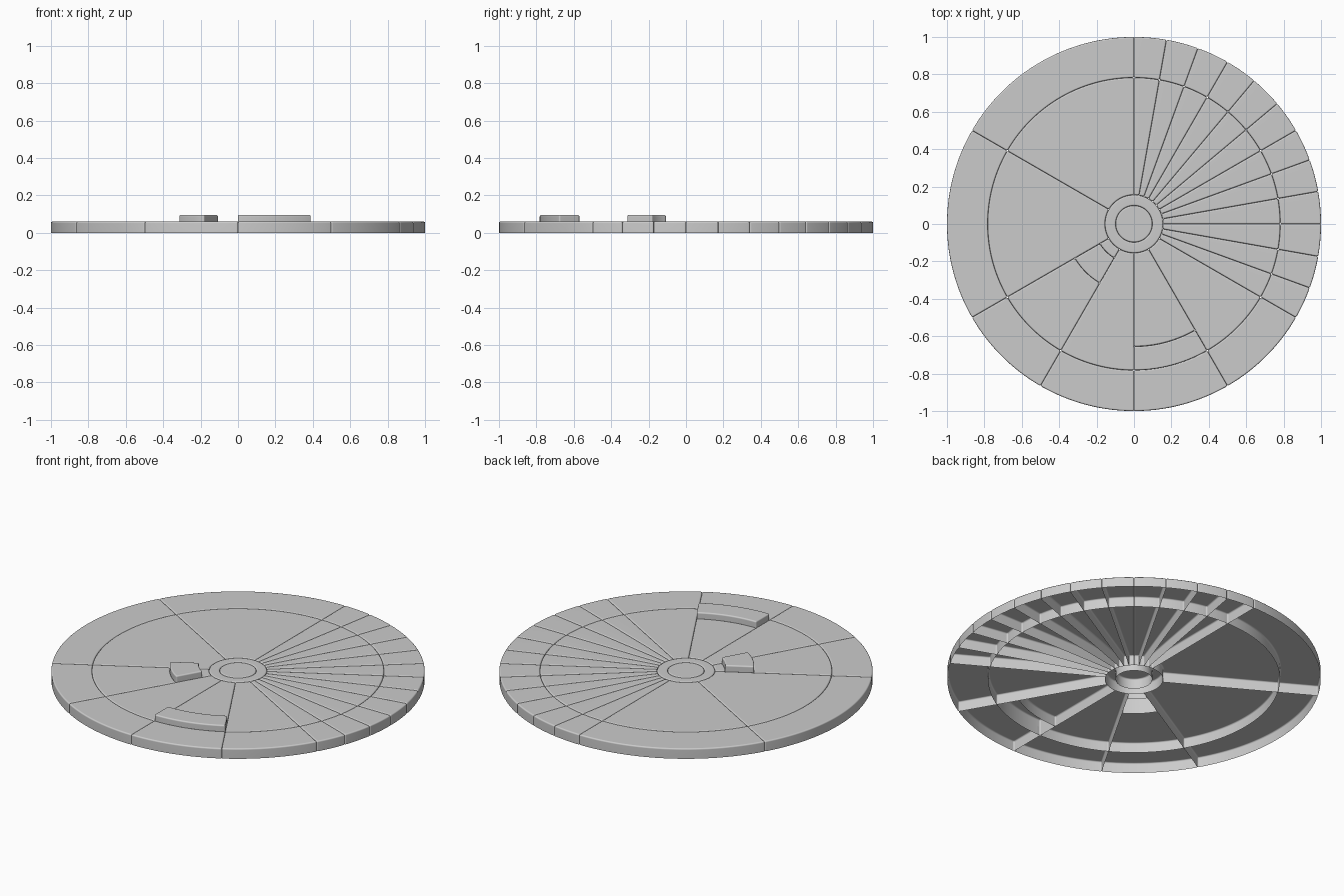
import bpy, bmesh
from math import sin, cos, pi, radians, asin, degrees, ceil

if "Cube" in bpy.data.objects:
    bpy.data.objects.remove(bpy.data.objects["Cube"])

H, HB = 0.06, 0.095      # panel height, raised block height
B, SEG = 0.008, 3        # edge rounding radius and steps
R_HUB, R_MID, R_OUT = 0.155, 0.782, 1.0


def rounding(h):
    """(inset, z) levels going up an open-bottomed, round-edged wall."""
    return [(0, 0)] + [(B * (1 - cos(t)), h - B + B * sin(t))
                       for t in (i * pi / 2 / SEG for i in range(SEG + 1))]


def outline(r0, r1, a0, a1, d):
    """Sector outline with rounded corners, inset by d."""
    ro, ri, rad = r1 - B, r0 + B, B - d
    so, si = asin(B / ro), asin(B / ri)
    pts = []

    def corner(r, a, t0, t1):
        for i in range(SEG + 1):
            t = t0 + (t1 - t0) * i / SEG
            pts.append((r * cos(a) + rad * cos(t), r * sin(a) + rad * sin(t)))

    def arc(r, s, e):
        n = max(2, ceil(abs(degrees(e - s)) / 2))
        for i in range(1, n):
            t = s + (e - s) * i / n
            pts.append((r * cos(t), r * sin(t)))

    corner(ro, a0 + so, a0 - pi / 2, a0 + so)
    arc(r1 - d, a0 + so, a1 - so)
    corner(ro, a1 - so, a1 - so, a1 + pi / 2)
    corner(ri, a1 - si, a1 + pi / 2, a1 - si + pi)
    arc(r0 + d, a1 - si, a0 + si)
    corner(ri, a0 + si, a0 + si + pi, a0 + 3 * pi / 2)
    return pts


def bridge(bm, lo, hi):
    n = len(lo)
    for i in range(n):
        j = (i + 1) % n
        bm.faces.new((lo[i], lo[j], hi[j], hi[i]))


def add_sector(bm, r0, r1, a0, a1, h=H):
    rings = [[bm.verts.new((x, y, z)) for x, y in
              outline(r0, r1, radians(a0), radians(a1), d)]
             for d, z in rounding(h)]
    for lo, hi in zip(rings, rings[1:]):
        bridge(bm, lo, hi)
    bm.faces.new(rings[-1])


def add_lathe(bm, profile, cap=False, n=96):
    rings = [[bm.verts.new((r * cos(2 * pi * i / n), r * sin(2 * pi * i / n), z))
              for i in range(n)] for r, z in profile]
    for lo, hi in zip(rings, rings[1:]):
        bridge(bm, lo, hi)
    if cap:
        bm.faces.new(rings[-1])


def finish(bm, name):
    bmesh.ops.dissolve_degenerate(bm, dist=1e-6, edges=bm.edges[:])
    me = bpy.data.meshes.new(name)
    bm.to_mesh(me)
    bm.free()
    ob = bpy.data.objects.new(name, me)
    bpy.context.collection.objects.link(ob)
    bpy.ops.object.select_all(action='DESELECT')
    ob.select_set(True)
    bpy.context.view_layer.objects.active = ob
    bpy.ops.object.shade_smooth_by_angle(angle=radians(40))
    mod = ob.modifiers.new("weighted_normals", 'WEIGHTED_NORMAL')
    mod.keep_sharp = True


# Sector boundaries: twelve narrow, four medium and two wide slices
angles = list(range(-30, 91, 10)) + [150, 210, 240, 270, 300, 330]
slices = list(zip(angles, angles[1:]))

# Outer ring of panels
bm = bmesh.new()
for a0, a1 in slices:
    add_sector(bm, R_MID, R_OUT, a0, a1)
finish(bm, "outer_panels")

# Inner panels, two of them interrupted by raised blocks
bm = bmesh.new()
for a0, a1 in slices:
    if a0 == 210:
        add_sector(bm, R_HUB, 0.21, a0, a1)
        add_sector(bm, 0.365, R_MID, a0, a1)
    elif a0 == 270:
        add_sector(bm, R_HUB, 0.655, a0, a1)
    else:
        add_sector(bm, R_HUB, R_MID, a0, a1)
finish(bm, "inner_panels")

# Raised blocks
bm = bmesh.new()
add_sector(bm, 0.21, 0.365, 210, 240, HB)
finish(bm, "small_raised_block")
bm = bmesh.new()
add_sector(bm, 0.655, R_MID, 270, 300, HB)
finish(bm, "large_raised_block")

# Hub ring and centre button
bm = bmesh.new()
levels = rounding(H)
add_lathe(bm, [(R_HUB - d, z) for d, z in levels]
          + [(0.098 + d, z) for d, z in reversed(levels)])
finish(bm, "hub_ring")
bm = bmesh.new()
add_lathe(bm, [(0.098 - d, z) for d, z in levels], cap=True)
finish(bm, "hub_button")
